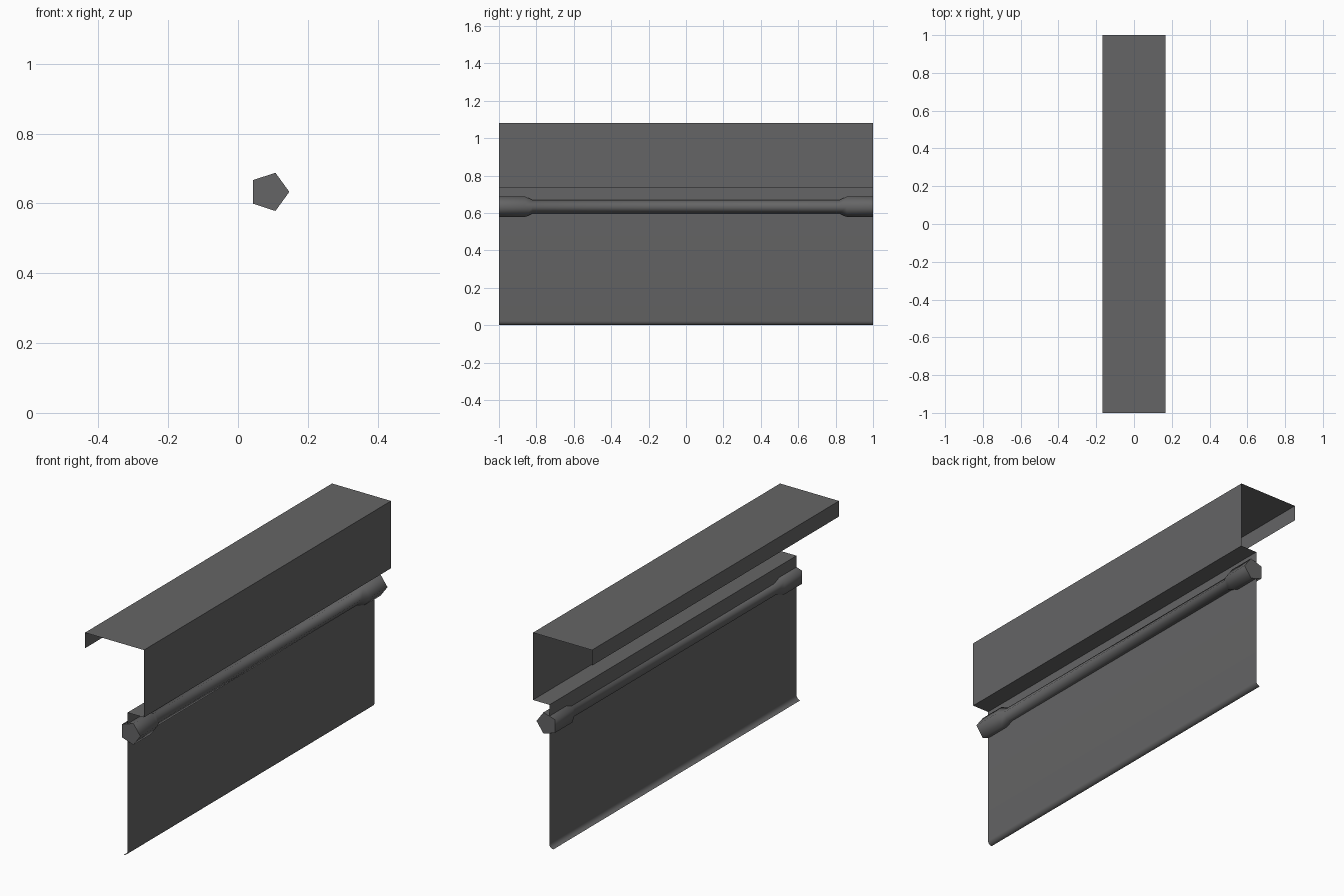
import bpy, bmesh, math

if "Cube" in bpy.data.objects:
    bpy.data.objects.remove(bpy.data.objects["Cube"])

grey = bpy.data.materials.new("dark grey metal")
grey.diffuse_color = (0.13, 0.13, 0.132, 1)
grey.use_nodes = True
grey.node_tree.nodes["Principled BSDF"].inputs["Base Color"].default_value = grey.diffuse_color


def finish(bm, name, angle):
    mesh = bpy.data.meshes.new(name)
    bm.to_mesh(mesh)
    bm.free()
    mesh.materials.append(grey)
    obj = bpy.data.objects.new(name, mesh)
    bpy.context.collection.objects.link(obj)
    bpy.ops.object.select_all(action='DESELECT')
    obj.select_set(True)
    bpy.context.view_layer.objects.active = obj
    bpy.ops.object.shade_smooth_by_angle(angle=math.radians(angle))
    return obj


def sheet(name, profile, angle=40):
    """Thin sheet: an (x, z) profile swept along y."""
    bm = bmesh.new()
    front = [bm.verts.new((x, -1, z)) for x, z in profile]
    back = [bm.verts.new((x, 1, z)) for x, z in profile]
    for i in range(len(profile) - 1):
        bm.faces.new((front[i], front[i + 1], back[i + 1], back[i]))
    return finish(bm, name, angle)


# Folded cover: rear lip, top, outer wall and inward ledge
sheet("folded_cover", [(-0.167, 1.0), (-0.167, 1.08), (0.167, 1.08),
                       (0.167, 0.735), (0.074, 0.735)])

# Lower panel with a rounded lip curling inward at the bottom
lip = [(0.052 + 0.022 * math.cos(math.radians(a)),
        0.022 - 0.022 * math.sin(math.radians(a))) for a in (0, 22.5, 45, 67.5, 90)]
sheet("lower_panel", [(0.074, 0.735)] + lip)

# Five-sided rail with thicker ends
bm = bmesh.new()
rings = []
for y, r in ((-1, 0.0575), (-0.86, 0.0575), (-0.82, 0.038),
             (0.82, 0.038), (0.86, 0.0575), (1, 0.0575)):
    rings.append([bm.verts.new((0.0895 + r * math.cos(k * math.tau / 5), y,
                                0.633 + r * math.sin(k * math.tau / 5))) for k in range(5)])
for a, b in zip(rings, rings[1:]):
    for k in range(5):
        bm.faces.new((a[k], a[(k + 1) % 5], b[(k + 1) % 5], b[k]))
bm.faces.new(rings[0])
bm.faces.new(rings[-1])
bmesh.ops.recalc_face_normals(bm, faces=bm.faces)
finish(bm, "rail", 80)
